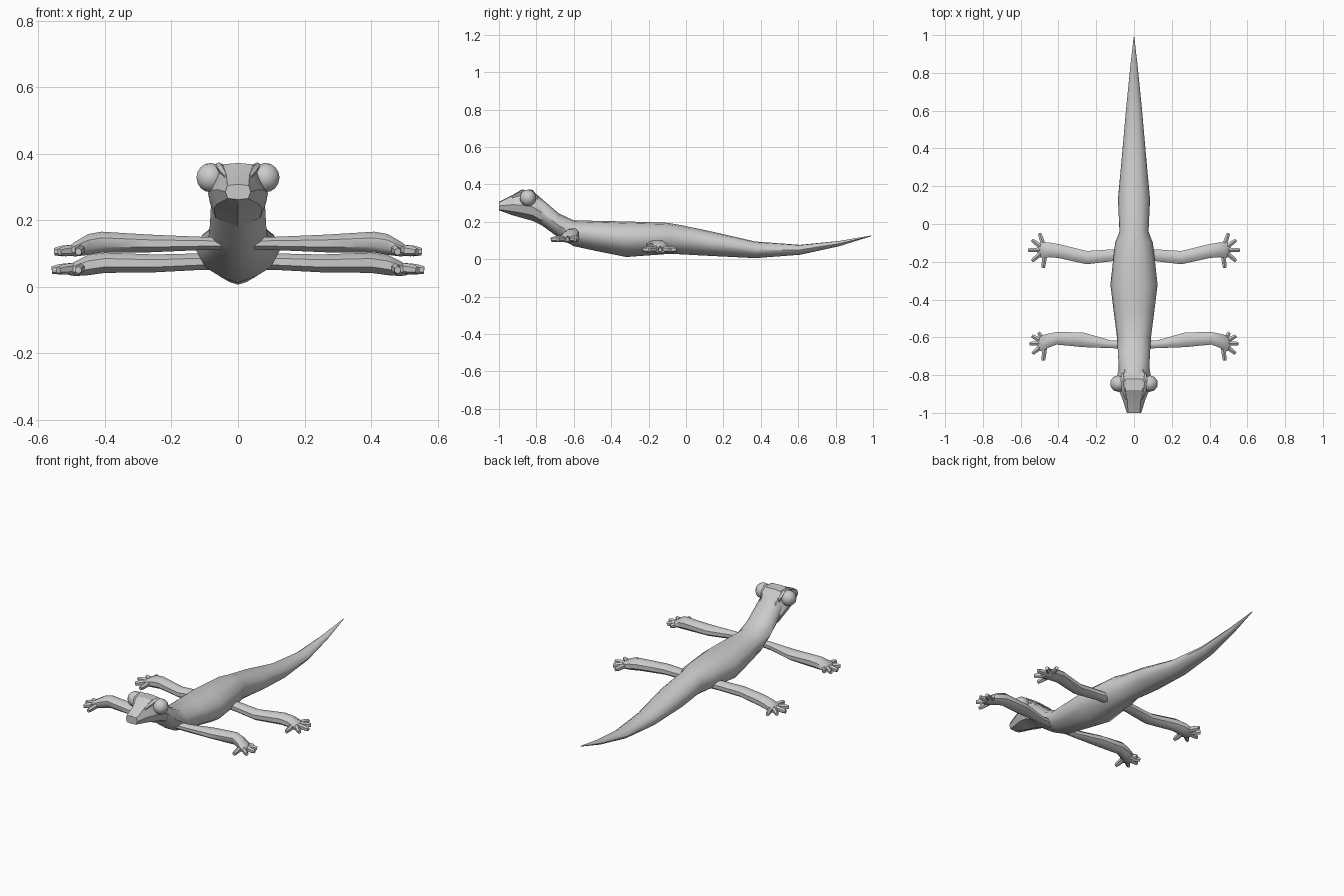
import bpy
import math
from mathutils import Vector

cube = bpy.data.objects.get("Cube")
if cube:
    bpy.data.objects.remove(cube, do_unlink=True)

grey = bpy.data.materials.new("plain grey skin")
grey.use_nodes = True
colour = (0.6, 0.6, 0.6, 1)
grey.diffuse_color = colour
grey.node_tree.nodes["Principled BSDF"].inputs["Base Color"].default_value = colour


def finish(obj, angle, mirrored):
    obj.data.materials.append(grey)
    bpy.ops.object.select_all(action='DESELECT')
    obj.select_set(True)
    bpy.context.view_layer.objects.active = obj
    bpy.ops.object.shade_smooth_by_angle(angle=math.radians(angle))
    if mirrored:
        mod = obj.modifiers.new("mirror", 'MIRROR')
        mod.use_mirror_merge = False


def loft(name, tubes, angle=40, mirrored=False):
    """Skin each list of equal-sized rings into one closed tube."""
    verts, faces = [], []
    for rings in tubes:
        base, n = len(verts), len(rings[0])
        for ring in rings:
            verts.extend(ring)
        for r in range(len(rings) - 1):
            a, b = base + r * n, base + (r + 1) * n
            for i in range(n):
                j = (i + 1) % n
                faces.append((a + i, a + j, b + j, b + i))
        last = base + (len(rings) - 1) * n
        faces.append(tuple(range(base + n - 1, base - 1, -1)))
        faces.append(tuple(range(last, last + n)))
    mesh = bpy.data.meshes.new(name)
    mesh.from_pydata(verts, [], faces)
    mesh.update()
    obj = bpy.data.objects.new(name, mesh)
    bpy.context.collection.objects.link(obj)
    # outward normals
    import bmesh
    bm = bmesh.new()
    bm.from_mesh(mesh)
    bmesh.ops.recalc_face_normals(bm, faces=bm.faces)
    bm.to_mesh(mesh)
    bm.free()
    finish(obj, angle, mirrored)
    return obj


def symmetric(y, half):
    """Full cross-section at y from right-half (x, z) points, top to bottom."""
    other = [(-x, z) for x, z in half[-2:0:-1]]
    return [(x, y, z) for x, z in half + other]


# Body, neck and tail: y, half width, top, bottom
body_profile = [(0, 1), (.5, .9), (.87, .5), (1, 0), (.8, -.5), (.4, -.83), (0, -1)]
body_rings = []
for y, w, top, bottom in [
        (-.85, .055, .35, .225), (-.79, .08, .34, .195), (-.68, .085, .245, .115),
        (-.6, .09, .208, .07), (-.46, .108, .205, .04), (-.32, .125, .202, .012),
        (-.1, .1, .195, .028), (-.04, .077, .185, .027), (.13, .085, .15, .018),
        (.37, .063, .095, .006), (.61, .042, .077, .024), (.82, .021, .098, .07),
        (.99, .002, .127, .123)]:
    mid, h = (top + bottom) / 2, (top - bottom) / 2
    body_rings.append(symmetric(y, [(w * x, mid + h * z) for x, z in body_profile]))
loft("body_and_tail", [body_rings], 50)

# Head: y, crown half width, cheek half width, top, cheek height, bottom
head_rings = []
for y, crown, cheek, top, mid, bottom in [
        (-1, .032, .038, .308, .285, .262), (-.93, .035, .06, .342, .292, .236),
        (-.88, .045, .08, .372, .29, .222), (-.82, .052, .09, .37, .28, .205),
        (-.77, .05, .084, .315, .25, .18)]:
    half = [(0, top), (crown, top - .004), (cheek, mid),
            (cheek * .8, (mid + bottom) / 2 - .008), (0, bottom)]
    head_rings.append(symmetric(y, half))
loft("head", [head_rings], 30)

# Brow ridges leading from the snout to the eyes
brow = []
for y, x, z, w in [(-.93, .036, .335, .006), (-.885, .05, .36, .014),
                   (-.83, .058, .366, .016), (-.79, .055, .335, .008)]:
    brow.append([(x - w, y, z), (x, y, z + w / 2), (x + w, y, z), (x, y, z - .03)])
loft("brow_ridges", [brow], 30, True)

# Bulging eyes
bpy.ops.mesh.primitive_uv_sphere_add(segments=10, ring_count=8, radius=.044,
                                     location=(0, 0, 0), rotation=(0, 0, 0))
eyes = bpy.context.object
eyes.name = "eyes"
for v in eyes.data.vertices:
    v.co += Vector((.083, -.845, .328))
finish(eyes, 50, True)


def limb_ring(x, y, z, hy, hz, n=8):
    return [(x, y + hy * math.cos(t), z + hz * math.sin(t))
            for t in (math.tau * (i + .5) / n for i in range(n))]


def toe(start, tip):
    """Short blunt toe that drops slightly toward its tip."""
    a, b = Vector(start), Vector(tip)
    d = (b - a).normalized()
    side = d.cross(Vector((0, 0, 1))).normalized()
    up = side.cross(d)
    rings = []
    for f, w, h in [(0, .014, .016), (.6, .013, .016), (1, .01, .011)]:
        c = a.lerp(b, f)
        rings.append([c + side * w * math.cos(t) + up * h * math.sin(t)
                      for t in (math.tau * (i + .5) / 6 for i in range(6))])
    return rings


# Legs: x, y, z, half depth, half height; then toe tips
front_leg = [(.05, -.64, .13, .022, .02), (.12, -.637, .13, .022, .022),
             (.27, -.613, .13, .042, .029), (.41, -.605, .134, .036, .034),
             (.45, -.617, .127, .04, .034), (.49, -.632, .113, .046, .024),
             (.51, -.637, .107, .03, .014)]
rear_leg = [(.05, -.16, .075, .032, .026), (.12, -.166, .075, .034, .027),
            (.25, -.178, .07, .038, .029), (.40, -.143, .072, .04, .033),
            (.45, -.137, .065, .042, .033), (.49, -.137, .054, .046, .024),
            (.51, -.137, .048, .03, .014)]
front_tips = [(.505, -.575), (.54, -.592), (.553, -.633), (.537, -.685), (.48, -.722)]
rear_tips = [(.5, -.05), (.54, -.085), (.56, -.138), (.54, -.195), (.48, -.232)]

for name, path, tips, ground in [("front_legs", front_leg, front_tips, .105),
                                 ("rear_legs", rear_leg, rear_tips, .05)]:
    tubes = [[limb_ring(*p) for p in path]]
    palm = Vector((.47, path[-2][1], ground + .008))
    for x, y in tips:
        tip = Vector((x, y, ground))
        tubes.append(toe(palm.lerp(tip, .3), tip))
    loft(name, tubes, 45, True)
